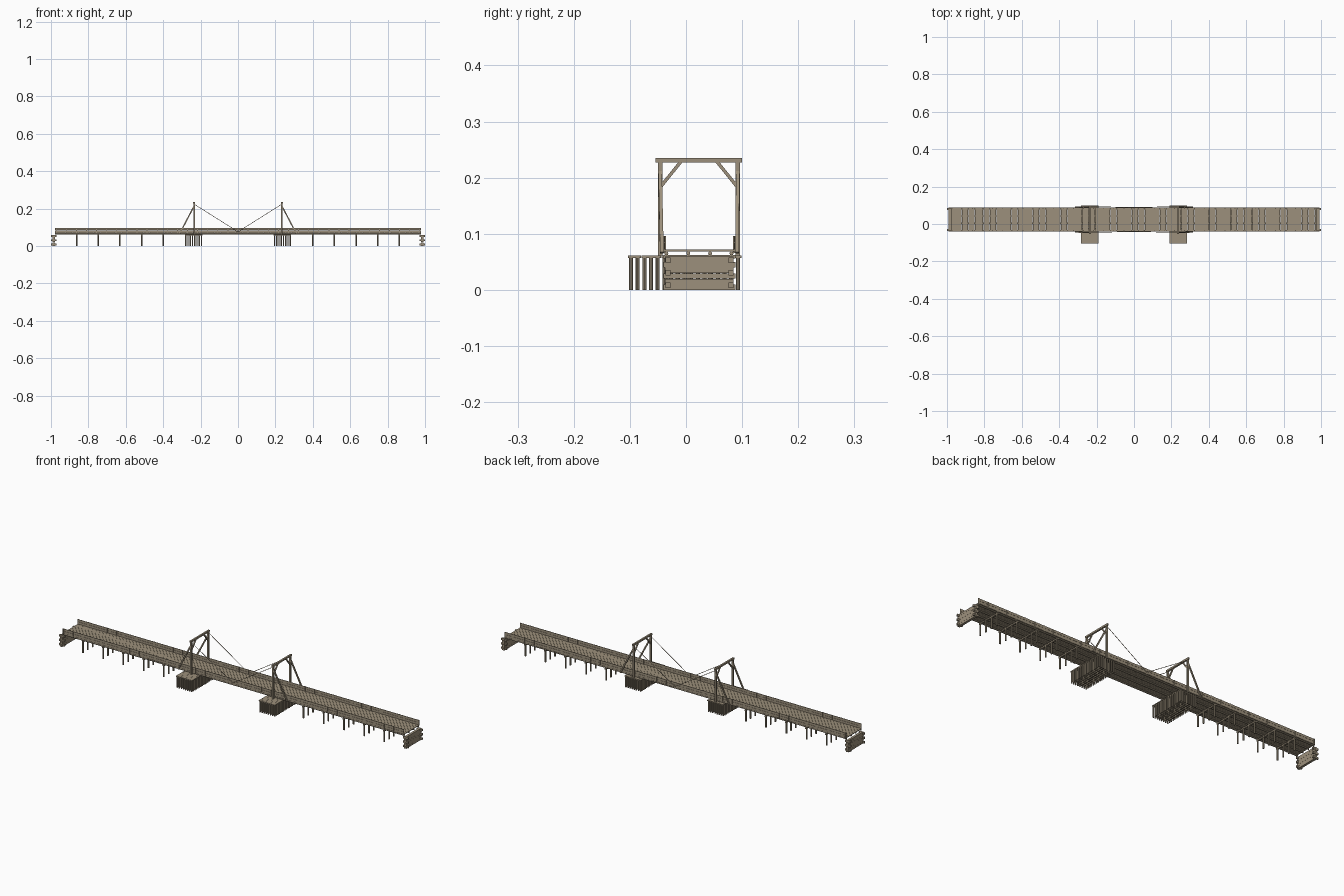
import bpy, bmesh, math
from mathutils import Vector, Matrix

if "Cube" in bpy.data.objects:
    bpy.data.objects.remove(bpy.data.objects["Cube"])

wood = bpy.data.materials.new("weathered_wood")
wood.diffuse_color = (0.335, 0.28, 0.20, 1)
wood.use_nodes = True
wood.node_tree.nodes["Principled BSDF"].inputs["Base Color"].default_value = wood.diffuse_color
YC = 0.024                      # centre line of the deck
SIDES = (-1, 1)


def box(bm, x0, x1, y0, y1, z0, z1):
    m = Matrix.Translation(((x0 + x1) / 2, (y0 + y1) / 2, (z0 + z1) / 2))
    bmesh.ops.create_cube(bm, size=1, matrix=m @ Matrix.Diagonal((x1 - x0, y1 - y0, z1 - z0, 1)))


def rod(bm, a, b, r, n=8):
    a, b = Vector(a), Vector(b)
    d = b - a
    m = Matrix.Translation((a + b) / 2) @ d.to_track_quat('Z', 'Y').to_matrix().to_4x4()
    if n == 4:
        m = m @ Matrix.Rotation(math.pi / 4, 4, 'Z')
    bmesh.ops.create_cone(bm, cap_ends=True, segments=n, radius1=r, radius2=r,
                          depth=d.length, matrix=m)


def finish(name, bm):
    me = bpy.data.meshes.new(name)
    bm.to_mesh(me)
    bm.free()
    me.materials.append(wood)
    ob = bpy.data.objects.new(name, me)
    bpy.context.collection.objects.link(ob)
    return ob


# deck planks laid across
bm = bmesh.new()
N = 170
w = 1.956 / N
for i in range(N):
    x = -0.978 + i * w
    box(bm, x, x + w - 0.0006, -0.04, 0.088, 0.0685, 0.072)
finish("deck_planks", bm)

# round stringers under the planks
bm = bmesh.new()
STRINGERS = (-0.035, 0.004, 0.043, 0.081)
for y in STRINGERS:
    rod(bm, (-0.978, y, 0.0652), (0.978, y, 0.0652), 0.0036)
finish("stringers", bm)

# side parapets: stacked boards with posts
bm = bmesh.new()
for s in SIDES:
    y = YC + s * 0.0622
    for z0, z1 in ((0.072, 0.0835), (0.0842, 0.0965)):
        box(bm, -0.978, 0.978, y - 0.001, y + 0.001, z0, z1)
    for i in range(37):
        x = -0.972 + i * 0.054
        box(bm, x - 0.002, x + 0.002, y - 0.0022, y + 0.0022, 0.066, 0.0965)
finish("parapets", bm)

# pile bents with cap beams
bm = bmesh.new()
for s in SIDES:
    for x in (0.40, 0.515, 0.632, 0.748, 0.863):
        for y in STRINGERS:
            rod(bm, (s * x, y, 0), (s * x, y, 0.0615), 0.004)
        box(bm, s * x - 0.004, s * x + 0.004, -0.04, 0.088, 0.056, 0.0625)
finish("pile_bents", bm)

for s, side in ((-1, "left"), (1, "right")):
    cx = s * 0.237
    # dense pile cluster
    bm = bmesh.new()
    for i in range(8):
        for j in range(17):
            x, y = cx - 0.042 + i * 0.012, -0.098 + j * 0.0119
            rod(bm, (x, y, 0), (x, y, 0.0575), 0.0036)
    finish(side + "_pier_piles", bm)

    # pier platform planks
    bm = bmesh.new()
    for j in range(17):
        y = -0.1035 + j * 0.01195
        box(bm, cx - 0.046, cx + 0.046, y, y + 0.0115, 0.057, 0.0615)
    finish(side + "_pier_platform", bm)

    # tower frame: posts, top beam, knee braces, raked braces
    bm = bmesh.new()
    tx = s * 0.235
    for t in SIDES:
        py = YC - 0.001 + t * 0.0693
        box(bm, tx - 0.004, tx + 0.004, py - 0.004, py + 0.004, 0.0615, 0.2275)
        rod(bm, (tx, py - t * 0.002, 0.185), (tx, py - t * 0.037, 0.2285), 0.0042, 4)
        rod(bm, (tx, py, 0.213), (s * 0.312, YC + t * 0.067, 0.066), 0.0045, 4)
    box(bm, tx - 0.0045, tx + 0.0045, -0.054, 0.0995, 0.227, 0.2355)
    finish(side + "_tower", bm)

    # stay cables running to midspan
    bm = bmesh.new()
    for t in SIDES:
        rod(bm, (tx, YC + t * 0.069, 0.224), (0, YC + t * 0.065, 0.076), 0.0013, 6)
    finish(side + "_cables", bm)

    # log crib abutment with interlocking ends
    bm = bmesh.new()
    a, b = sorted((s * 0.979, s * 0.991))
    for k in range(6):
        z = k * 0.01
        end = 0.0 if k % 2 else 0.003
        box(bm, a, b, -0.037 - end, 0.085 + end, z, z + 0.0097)
    c, d = sorted((s * 0.97, s * 1.0))
    for t in SIDES:
        for z in (0.008, 0.0305, 0.053):
            y = YC + t * 0.056
            box(bm, c, d, y - 0.0045, y + 0.0045, z - 0.005, z + 0.005)
    finish(side + "_abutment", bm)
